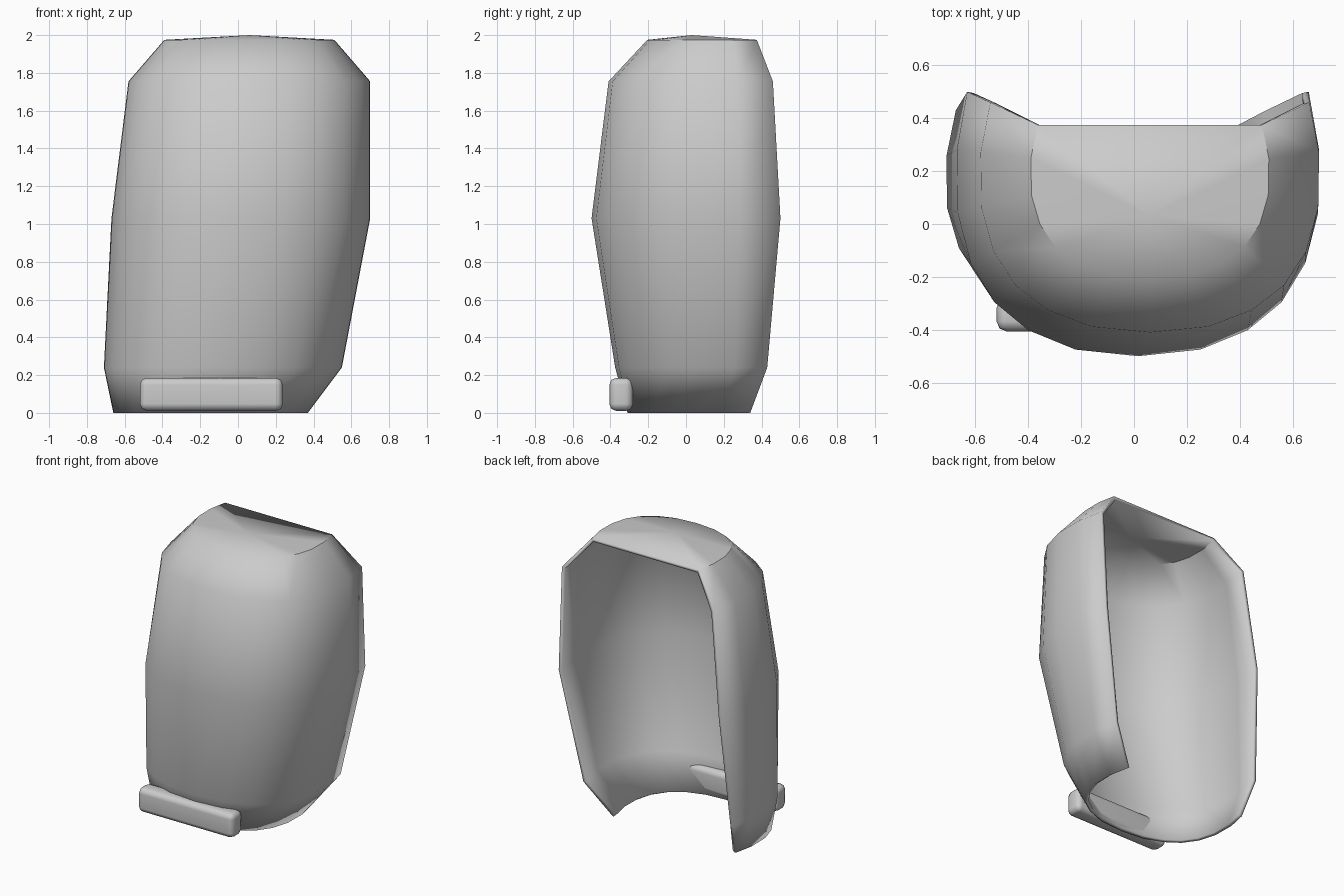
import bpy, bmesh
from math import radians

cube = bpy.data.objects.get("Cube")
if cube:
    bpy.data.objects.remove(cube, do_unlink=True)

grey = bpy.data.materials.new("plain grey")
grey.use_nodes = True
grey.diffuse_color = (0.6, 0.6, 0.6, 1)
grey.node_tree.nodes["Principled BSDF"].inputs["Base Color"].default_value = (0.6, 0.6, 0.6, 1)


def finish(name, bm, angle):
    """Turn a bmesh into a smooth-shaded object."""
    bmesh.ops.recalc_face_normals(bm, faces=bm.faces)
    mesh = bpy.data.meshes.new(name)
    bm.to_mesh(mesh)
    bm.free()
    mesh.materials.append(grey)
    obj = bpy.data.objects.new(name, mesh)
    bpy.context.collection.objects.link(obj)
    bpy.ops.object.select_all(action="DESELECT")
    obj.select_set(True)
    bpy.context.view_layer.objects.active = obj
    bpy.ops.object.shade_smooth_by_angle(angle=radians(angle))
    return obj


# Half of the horseshoe outline: width fraction, depth fraction from the front
half = [(0, 0), (.345, .025), (.605, .098), (.793, .204), (.924, .352),
        (.995, .541), (1, .782), (.943, 1)]
outline = [(-u, t) for u, t in reversed(half[1:])] + half

# Rings of the leaning shell: height, left edge, right edge, front, back
rings = [(0, -.66, .37, -.31, .34), (.24, -.71, .55, -.375, .43),
         (1.03, -.67, .70, -.50, .50), (1.755, -.58, .70, -.41, .46),
         (1.975, -.39, .51, -.205, .375)]

# Curved shell, open at the back and bottom
bm = bmesh.new()
rows = []
for z, x0, x1, y0, y1 in rings:
    cx, hw = (x0 + x1) / 2, (x1 - x0) / 2
    rows.append([bm.verts.new((cx + u * hw, y0 + t * (y1 - y0), z)) for u, t in outline])
for low, high in zip(rows, rows[1:]):
    for i in range(len(outline) - 1):
        bm.faces.new((low[i], low[i + 1], high[i + 1], high[i]))

# Slightly raised top cap
top = rows[-1]
peak = bm.verts.new((.06, .03, 2))
for i in range(len(top)):
    bm.faces.new((top[i], top[(i + 1) % len(top)], peak))
bmesh.ops.recalc_face_normals(bm, faces=bm.faces)
if peak.normal.z < 0 or peak.link_faces[0].normal.z < 0:
    bmesh.ops.reverse_faces(bm, faces=bm.faces)
shell = finish("shell", bm, 43)
wall = shell.modifiers.new("wall", "SOLIDIFY")
wall.thickness = .025
wall.offset = -1
wall.use_even_offset = True

# Rounded bar across the lower front
bm = bmesh.new()
bmesh.ops.create_cube(bm, size=1)
bmesh.ops.scale(bm, vec=(.757, .126, .175), verts=bm.verts)
bmesh.ops.translate(bm, vec=(-.141, -.343, .098), verts=bm.verts)
bmesh.ops.bevel(bm, geom=bm.edges[:], offset=.037, segments=2, profile=.5, affect="EDGES")
bar = finish("front_bar", bm, 60)
bar.modifiers.new("flat sides", "WEIGHTED_NORMAL")
